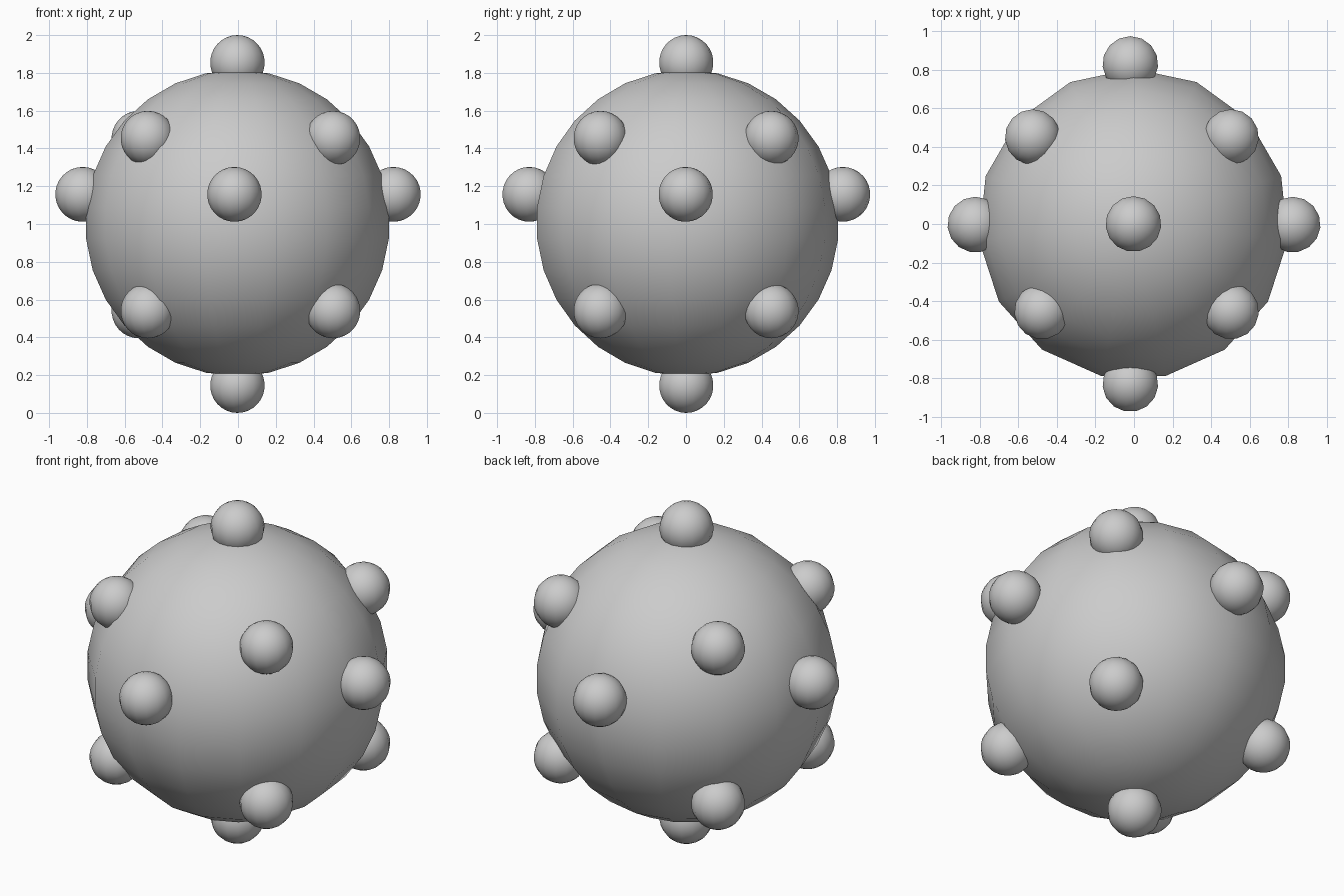
import bpy

if "Cube" in bpy.data.objects:
    bpy.data.objects.remove(bpy.data.objects["Cube"])

SIDES = 15  # segments and rings of every ball


def ball(name, radius, loc):
    bpy.ops.mesh.primitive_uv_sphere_add(segments=SIDES, ring_count=SIDES,
                                         radius=radius, location=loc)
    ob = bpy.context.object
    ob.name = name
    bpy.ops.object.shade_smooth()
    return ob


# Large core ball
ball("core", 0.81, (-0.003, 0, 1.005))

# Small knobs at the poles
R = 0.145
ball("knob_top", R, (-0.003, 0, 1.855))
ball("knob_bottom", R, (-0.003, 0, 0.145))

# Knobs around the middle, slightly above the equator
for s, side, end in ((-1, "left", "front"), (1, "right", "back")):
    ball("knob_" + side, R, (0.823 * s, -0.003, 1.157))
    ball("knob_" + end, R, (-0.019, 0.83 * s, 1.157))

# Diagonal knobs, upper and lower rows
for z, row in ((1.454, "upper"), (0.54, "lower")):
    for x, y, corner in ((0.503, -0.453, "front_right"), (0.503, 0.451, "back_right"),
                         (-0.477, -0.453, "front_left"), (-0.525, 0.451, "back_left")):
        ball(f"knob_{row}_{corner}", R, (x, y, z))
